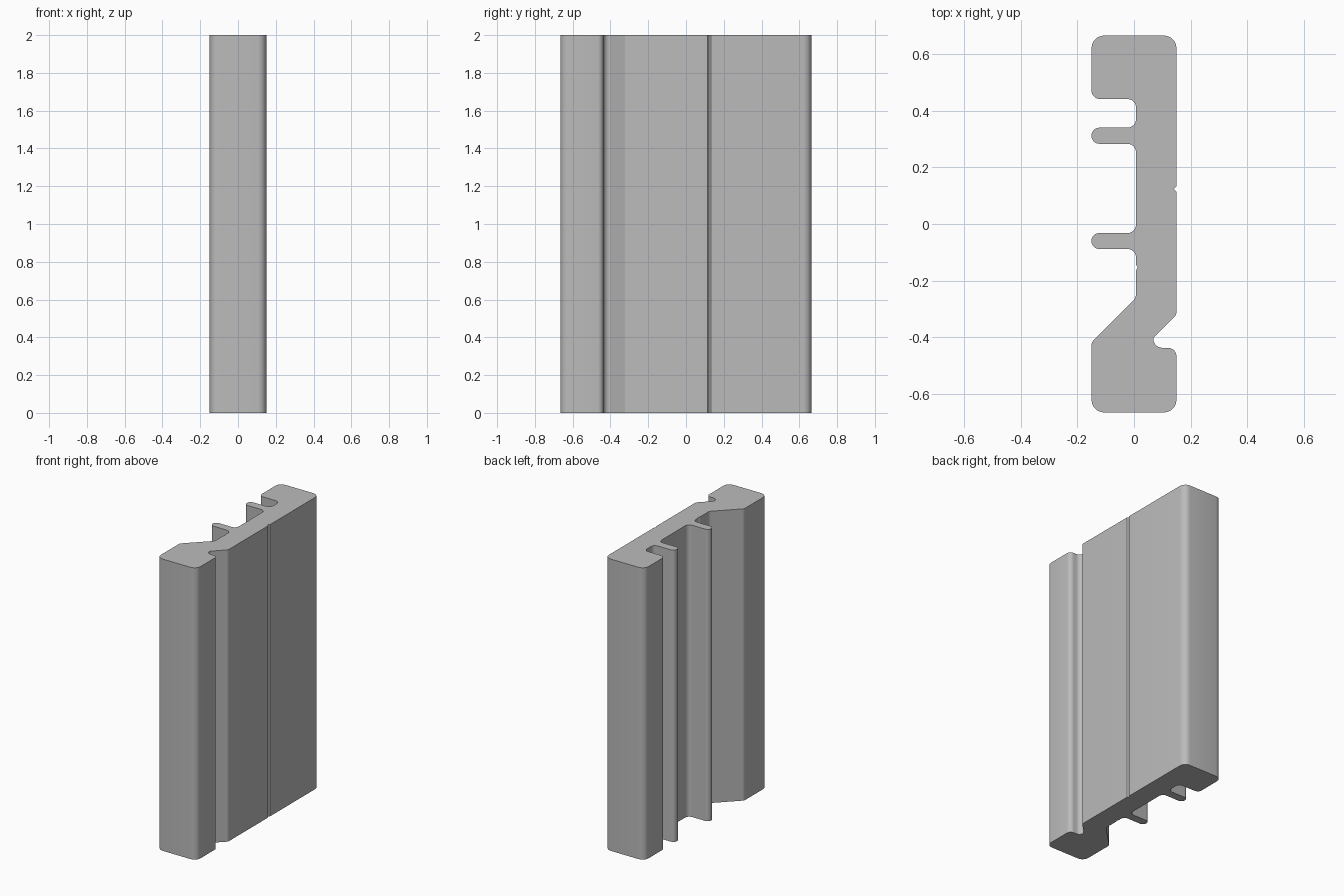
import bpy, bmesh, math
from mathutils import Vector

if "Cube" in bpy.data.objects:
    bpy.data.objects.remove(bpy.data.objects["Cube"], do_unlink=True)

HEIGHT, EDGE, WEB = 2.0, 0.15, 0.007


def rounded(corners, steps=6):
    """Replace each (x, y, radius) corner by an arc tangent to both sides."""
    out = []
    for i, (x, y, r) in enumerate(corners):
        p = Vector((x, y))
        if r == 0:
            out.append(p)
            continue
        a = (Vector(corners[i - 1][:2]) - p).normalized()
        b = (Vector(corners[(i + 1) % len(corners)][:2]) - p).normalized()
        half = a.angle(b) / 2
        centre = p + (a + b).normalized() * r / math.sin(half)
        start = p + a * r / math.tan(half) - centre
        end = p + b * r / math.tan(half) - centre
        sweep = math.pi - 2 * half
        for k in range(steps + 1):
            t = k / steps
            out.append(centre + (start * math.sin((1 - t) * sweep)
                                 + end * math.sin(t * sweep)) / math.sin(sweep))
    return out


def rib(top, bottom):
    """Round-ended rib standing out from the web."""
    r = (top - bottom) / 2 - 0.001
    return [(WEB, top, 0.03), (-EDGE, top, r), (-EDGE, bottom, r), (WEB, bottom, 0.03)]


def groove(x, y, depth, size):
    """Small V groove, listed in the direction of travel along y."""
    return [(x, y - size, 0), (x + depth, y, 0), (x, y + size, 0)]


# Cross-section: back block, ribbed web, front block with undercut slot
section = [(EDGE, 0.665, 0.045), (-EDGE, 0.665, 0.045),
           (-EDGE, 0.441, 0.03), (WEB, 0.441, 0.03)]
section += rib(0.34, 0.283) + rib(-0.032, -0.088)
section += groove(WEB, -0.153, 0.006, -0.01)
section += [(WEB, -0.26, 0.03), (-EDGE, -0.417, 0.03),
            (-EDGE, -0.665, 0.045), (EDGE, -0.665, 0.045),
            (EDGE, -0.437, 0.03), (0.068, -0.437, 0.032),
            (0.068, -0.402, 0.02), (EDGE, -0.32, 0.025)]
section += groove(EDGE, 0.123, -0.01, 0.01)

# Extrude the section upwards
bm = bmesh.new()
base = bm.faces.new([bm.verts.new((p.x, p.y, 0)) for p in rounded(section)])
grown = bmesh.ops.extrude_face_region(bm, geom=[base], use_keep_orig=True)
bmesh.ops.translate(bm, vec=(0, 0, HEIGHT),
                    verts=[v for v in grown["geom"] if isinstance(v, bmesh.types.BMVert)])
bmesh.ops.recalc_face_normals(bm, faces=bm.faces)
mesh = bpy.data.meshes.new("moulding_board")
bm.to_mesh(mesh)
bm.free()
board = bpy.data.objects.new("moulding_board", mesh)
bpy.context.collection.objects.link(board)

# Plain grey finish
grey = bpy.data.materials.new("plain_grey")
grey.use_nodes = True
colour = (0.5, 0.5, 0.5, 1)
grey.diffuse_color = colour
grey.node_tree.nodes["Principled BSDF"].inputs["Base Color"].default_value = colour
mesh.materials.append(grey)

# Smooth arcs, sharp edges
bpy.ops.object.select_all(action="DESELECT")
board.select_set(True)
bpy.context.view_layer.objects.active = board
bpy.ops.object.shade_smooth_by_angle(angle=math.radians(30))
